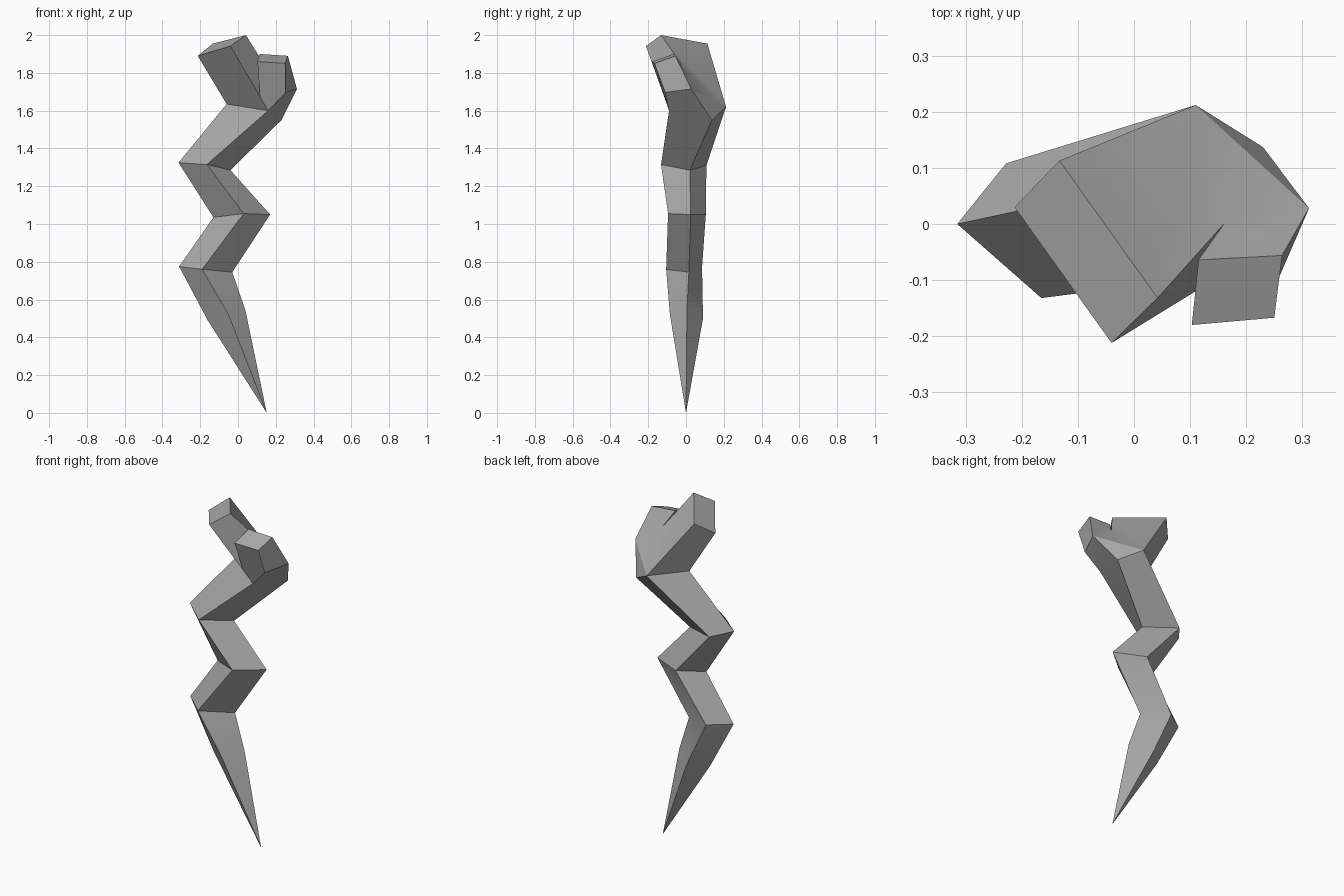
import bpy, bmesh, math
from mathutils import Vector

if "Cube" in bpy.data.objects:
    bpy.data.objects.remove(bpy.data.objects["Cube"])

# Square cross-sections from low to high: left, front, right, back corners
rings = [
    [(-.16, 0, .49), (-.05, -.085, .52), (.04, .005, .54), (-.065, .09, .50)],
    [(-.312, 0, .775), (-.19, -.105, .76), (-.03, .015, .745), (-.19, .085, .77)],
    [(-.13, -.005, 1.035), (.03, -.095, 1.055), (.17, .025, 1.05), (-.005, .105, 1.05)],
    [(-.315, 0, 1.325), (-.165, -.132, 1.315), (-.04, .02, 1.285), (-.228, .108, 1.31)],
    [(-.06, .055, 1.635), (.16, -.09, 1.60), (.23, .137, 1.55), (.11, .212, 1.62)],
]
# Fork corners: large prong end, small prong end and elbow
large_end = [(-.213, .03, 1.89), (-.04, -.212, 1.942), (.042, -.132, 2.0), (-.133, .113, 1.955)]
small_end = [(.103, -.18, 1.86), (.25, -.167, 1.85), (.264, -.056, 1.89), (.115, -.064, 1.90)]

bm = bmesh.new()
add = lambda p: bm.verts.new(Vector(p))
face = lambda *v: bm.faces.new(v)

# Zigzag stem lofted up from a pointed tip
tip = add((.152, 0, 0))
stem = [[add(p) for p in r] for r in rings]
for i in range(4):
    face(tip, stem[0][(i + 1) % 4], stem[0][i])
for low, high in zip(stem, stem[1:]):
    for i in range(4):
        j = (i + 1) % 4
        face(low[i], low[j], high[j], high[i])

# Fork
L, F, R, B = stem[-1]
aL, aF, aR, aB = [add(p) for p in large_end]
fL, fR, bR, bL = [add(p) for p in small_end]
elbow = add((.312, .028, 1.715))
knee = add((.252, -.11, 1.697))
crotch = add((.16, 0, 1.81))
inner = add((.116, -.116, 1.675))

# Large prong
face(aL, aF, aR, aB)
face(L, F, inner, aF, aL)
face(B, L, aL, aB)
face(inner, crotch, aR, aF)
face(B, aB, aR, crotch)
# Small prong
face(fL, fR, bR, bL)
face(inner, F, knee, fR, fL)
face(F, R, elbow, knee)
face(knee, elbow, bR, fR)
face(inner, fL, bL, crotch)
face(R, B, elbow)
face(B, crotch, elbow)
face(elbow, crotch, bL, bR)
bmesh.ops.recalc_face_normals(bm, faces=bm.faces[:])

mesh = bpy.data.meshes.new("forked_zigzag_root")
bm.to_mesh(mesh)
bm.free()
root = bpy.data.objects.new("forked_zigzag_root", mesh)
bpy.context.collection.objects.link(root)

grey = bpy.data.materials.new("plain_grey")
grey.diffuse_color = (.4, .4, .4, 1)
grey.use_nodes = True
grey.node_tree.nodes["Principled BSDF"].inputs["Base Color"].default_value = grey.diffuse_color
mesh.materials.append(grey)

bpy.context.view_layer.objects.active = root
root.select_set(True)
bpy.ops.object.shade_smooth_by_angle(angle=math.radians(30))
